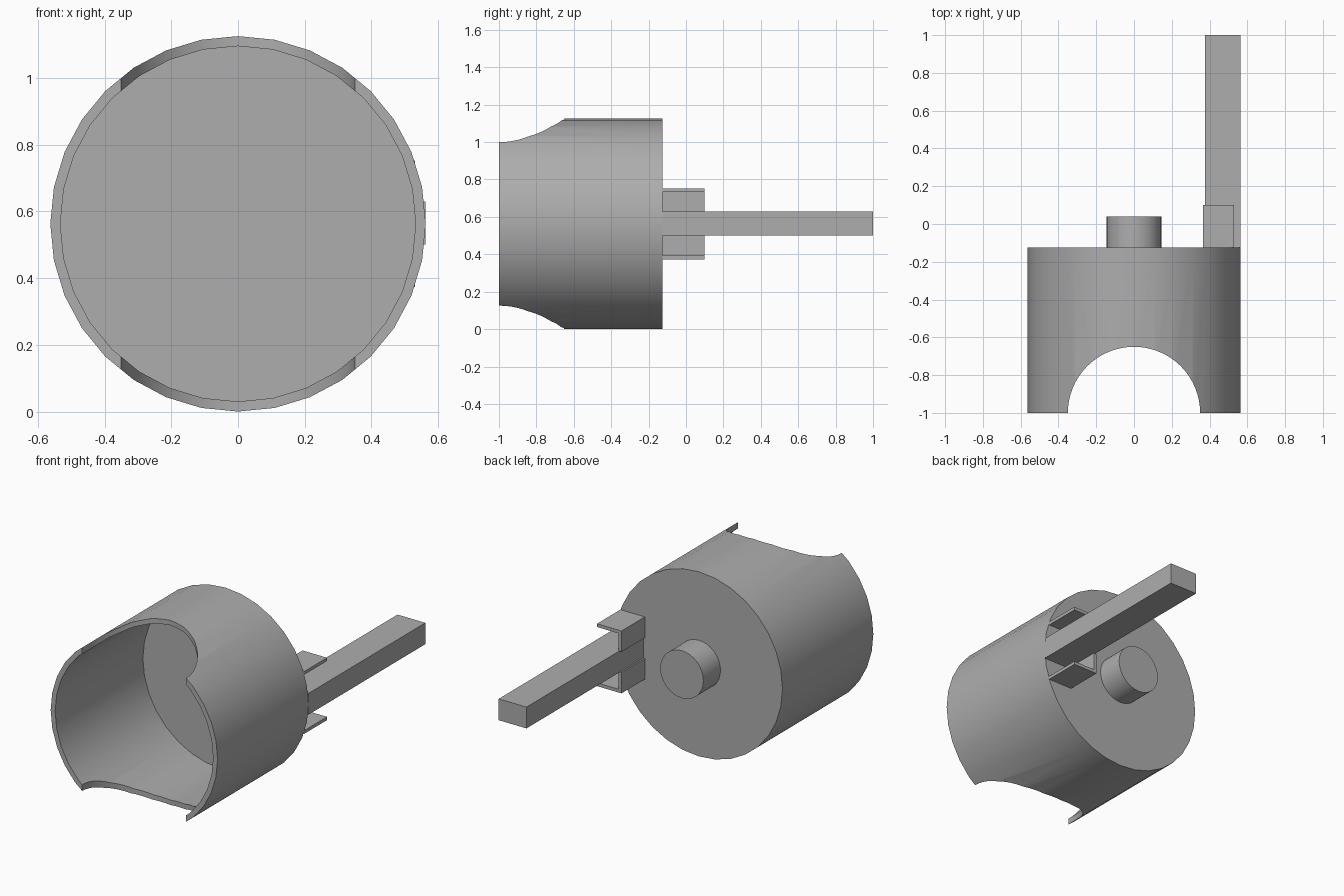
import bpy
from math import pi

default = bpy.data.objects.get("Cube")
if default:
    bpy.data.objects.remove(default, do_unlink=True)

grey = bpy.data.materials.new("plain_grey")
grey.use_nodes = True
colour = (0.42, 0.42, 0.42, 1)
grey.diffuse_color = colour
grey.node_tree.nodes["Principled BSDF"].inputs["Base Color"].default_value = colour

RADIUS = 0.5625
AXIS_Z = RADIUS
WALL = 0.03
FRONT, BACK = -1.0, -0.125


def finish(name):
    obj = bpy.context.object
    obj.name = name
    obj.data.materials.append(grey)
    return obj


def box(name, x, y, z):
    """Box between the given (low, high) limits on each axis."""
    spans = (x, y, z)
    bpy.ops.mesh.primitive_cube_add(size=1, location=[sum(s) / 2 for s in spans])
    obj = finish(name)
    obj.scale = [s[1] - s[0] for s in spans]
    bpy.ops.object.transform_apply(location=False, rotation=False, scale=True)
    return obj


def drum(name, radius, y0, y1, sides=32):
    """Cylinder along y with a vertex on the x axis."""
    bpy.ops.mesh.primitive_cylinder_add(
        vertices=sides, radius=radius, depth=y1 - y0,
        location=(0, (y0 + y1) / 2, AXIS_Z), rotation=(pi / 2, 0, 0))
    return finish(name)


def cut(target, cutter):
    mod = target.modifiers.new("cut", "BOOLEAN")
    mod.operation = "DIFFERENCE"
    mod.solver = "EXACT"
    mod.object = cutter
    bpy.context.view_layer.objects.active = target
    bpy.ops.object.modifier_apply(modifier=mod.name)
    bpy.data.objects.remove(cutter, do_unlink=True)


def smooth(obj):
    bpy.ops.object.select_all(action="DESELECT")
    obj.select_set(True)
    bpy.context.view_layer.objects.active = obj
    bpy.ops.object.shade_smooth_by_angle(angle=pi / 6)


# Hollow cup, open at the front, with a round notch through top and bottom
cup = drum("cup", RADIUS, FRONT, BACK)
cut(cup, drum("cavity_cutter", RADIUS - WALL, FRONT - 0.2, BACK - WALL))
bpy.ops.mesh.primitive_cylinder_add(vertices=64, radius=0.35, depth=2,
                                    location=(0, FRONT, AXIS_Z))
cut(cup, finish("notch_cutter"))
smooth(cup)

# Round boss on the back
smooth(drum("rear_boss", 0.145, BACK, 0.04))

# Long bar at the side
box("side_bar", (0.375, RADIUS), (BACK, 1), (0.5, 0.63))

# Angle brackets above and below the bar
T = 0.02
X0, X1 = 0.365, 0.53
for side, sign in (("upper", 1), ("lower", -1)):
    outer = AXIS_Z + sign * 0.19
    inner = AXIS_Z + sign * 0.0625
    box(side + "_bracket_web", (X0, X0 + T), (BACK, 0.1), sorted((inner, outer)))
    box(side + "_bracket_flange", (X0, X1), (BACK, 0.1),
        sorted((outer - sign * T, outer)))
